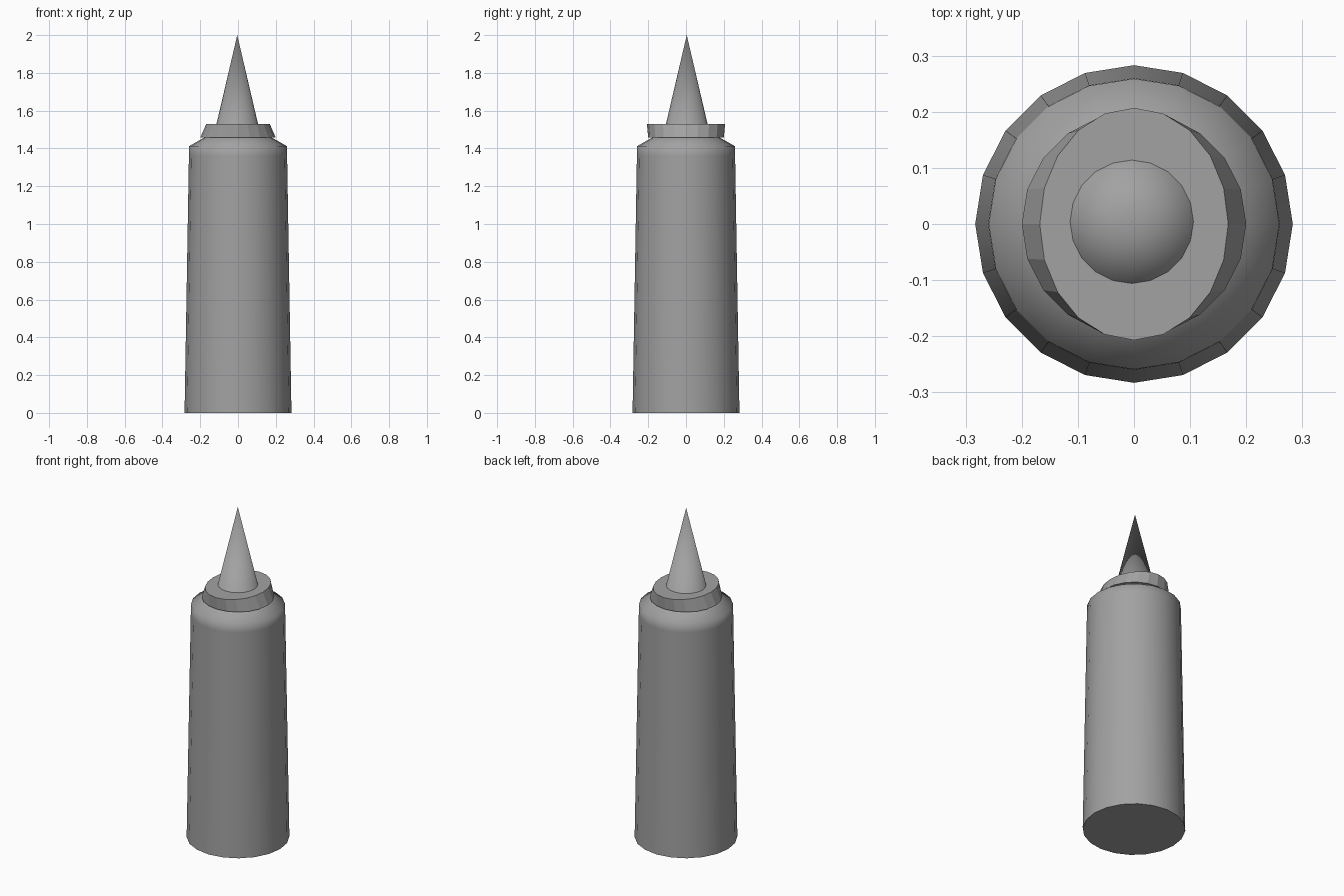
import bpy, bmesh, math

if "Cube" in bpy.data.objects:
    bpy.data.objects.remove(bpy.data.objects["Cube"])

SIDES = 20

grey = bpy.data.materials.new("mid_grey")
grey.diffuse_color = (0.36, 0.36, 0.36, 1)
grey.use_nodes = True
grey.node_tree.nodes["Principled BSDF"].inputs["Base Color"].default_value = grey.diffuse_color


def stacked_rings(name, rings, smooth, centre=(0, 0)):
    """Closed shape from elliptical rings (rx, ry, z); a zero radius makes a tip."""
    bm = bmesh.new()
    cx, cy = centre
    loops = []
    for rx, ry, z in rings:
        if rx == 0:
            loops.append([bm.verts.new((cx, cy, z))])
            continue
        angles = [2 * math.pi * i / SIDES for i in range(SIDES)]
        loops.append([bm.verts.new((cx + rx * math.cos(a), cy + ry * math.sin(a), z))
                      for a in angles])
    for low, high in zip(loops, loops[1:]):
        for i in range(SIDES):
            j = (i + 1) % SIDES
            if len(high) == 1:
                face = bm.faces.new((low[i], low[j], high[0]))
            else:
                face = bm.faces.new((low[i], low[j], high[j], high[i]))
            face.smooth = smooth
    # flat end faces
    ends = [loops[0][::-1]] + ([loops[-1]] if len(loops[-1]) > 1 else [])
    for end in ends:
        face = bm.faces.new(end)
        for edge in face.edges:
            edge.smooth = False
    mesh = bpy.data.meshes.new(name)
    bm.to_mesh(mesh)
    bm.free()
    mesh.materials.append(grey)
    obj = bpy.data.objects.new(name, mesh)
    bpy.context.collection.objects.link(obj)
    return obj


# Tapered bottle; the ring just under the shoulder keeps the wall shading even
stacked_rings("bottle_body",
              [(0.283, 0.283, 0), (0.26, 0.26, 1.36), (0.259, 0.259, 1.412),
               (0.175, 0.175, 1.46)], True)

# Faceted cap: round below, oval on top
stacked_rings("cap", [(0.2, 0.2, 1.457), (0.168, 0.207, 1.53)], False)

# Pointed nozzle, its base sunk through the cap
stacked_rings("nozzle", [(0.1685, 0.1685, 1.28), (0, 0, 2.0)], True, (-0.004, 0.004))
